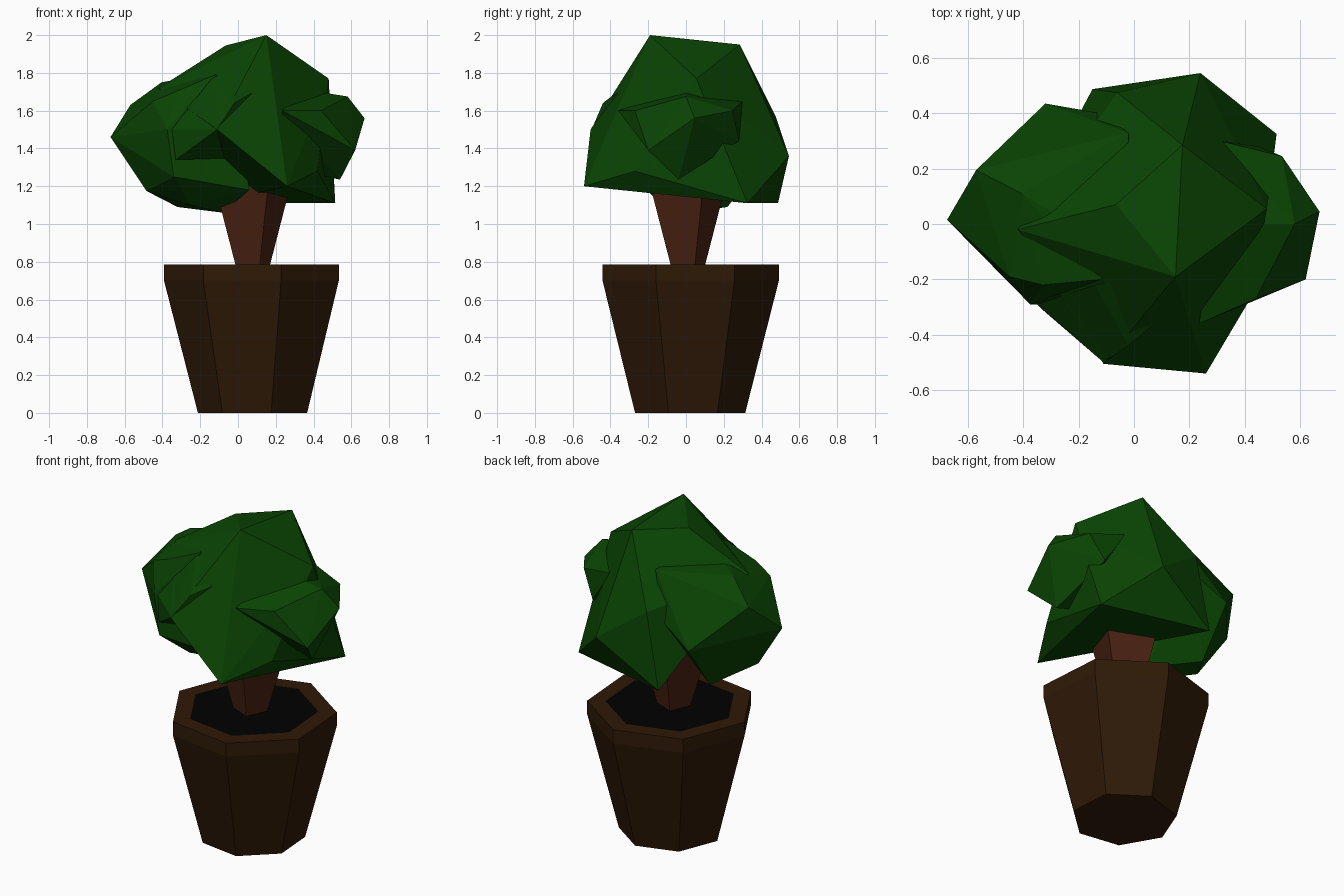
import bpy, bmesh
from math import sin, cos, radians, tau

if "Cube" in bpy.data.objects:
    bpy.data.objects.remove(bpy.data.objects["Cube"])


def material(name, rgb):
    m = bpy.data.materials.new(name)
    m.diffuse_color = (*rgb, 1)
    m.use_nodes = True
    m.node_tree.nodes["Principled BSDF"].inputs["Base Color"].default_value = m.diffuse_color
    return m


LEAF = material("leaf_green", (0.003, 0.058, 0.001))
CLAY = material("clay_brown", (0.028, 0.010, 0.002))
BARK = material("bark_brown", (0.07, 0.016, 0.006))
SOIL = material("soil_black", (0.0, 0.0, 0.0))


def finish(name, bm, mat):
    bmesh.ops.recalc_face_normals(bm, faces=bm.faces)
    mesh = bpy.data.meshes.new(name)
    bm.to_mesh(mesh)
    bm.free()
    mesh.materials.append(mat)
    obj = bpy.data.objects.new(name, mesh)
    bpy.context.collection.objects.link(obj)
    return obj


def lathe(name, sides, start, center, profile, mat, cap_top=True):
    """Stack of regular polygon rings, (radius, z) each."""
    bm = bmesh.new()
    rings = []
    for r, z in profile:
        angles = [radians(start) + tau * k / sides for k in range(sides)]
        rings.append([bm.verts.new((center[0] + r * cos(a), center[1] + r * sin(a), z))
                      for a in angles])
    for lo, hi in zip(rings, rings[1:]):
        for k in range(sides):
            n = (k + 1) % sides
            bm.faces.new((lo[k], lo[n], hi[n], hi[k]))
    bm.faces.new(rings[0])
    if cap_top:
        bm.faces.new(rings[-1])
    return finish(name, bm, mat)


def clump(name, corners):
    """Faceted leaf mass: the convex hull of a few corners."""
    bm = bmesh.new()
    for c in corners:
        bm.verts.new(c)
    bmesh.ops.convex_hull(bm, input=bm.verts)
    loose = [v for v in bm.verts if not v.link_faces]
    bmesh.ops.delete(bm, geom=loose, context='VERTS')
    return finish(name, bm, LEAF)


# Seven-sided pot with a straight rim, and the soil filling it
POT = (0.087, 0.017)
lathe("pot", 7, -21.5, POT, [(0.30, 0), (0.48, 0.70), (0.48, 0.785), (0.375, 0.785)], CLAY, False)
lathe("soil", 7, -21.5, POT, [(0.36, 0.74), (0.375, 0.784)], SOIL)

# Four-sided trunk flaring upwards
lathe("trunk", 4, -68, (0.078, 0.01), [(0.092, 0.76), (0.22, 1.22)], BARK)

# Main crown
clump("crown_main", [
    (0.15, -0.19, 2.0), (0.175, 0.285, 1.95), (-0.065, 0.07, 1.945),
    (0.48, 0.055, 1.77), (-0.42, -0.02, 1.72), (-0.06, 0.475, 1.57),
    (-0.11, -0.505, 1.5), (0.24, 0.545, 1.36), (0.26, -0.54, 1.2),
    (0.515, 0.325, 1.11), (-0.15, 0.487, 1.11), (0.42, -0.27, 1.28)])

# Left clump, reaching round to the front
clump("crown_left", [
    (-0.675, 0.015, 1.46), (-0.57, 0.195, 1.63), (-0.405, 0.11, 1.75),
    (-0.02, 0.33, 1.77), (-0.12, 0.40, 1.5), (-0.32, 0.435, 1.38),
    (-0.485, -0.02, 1.175), (-0.32, 0.22, 1.09), (-0.25, -0.12, 1.1),
    (-0.08, 0.0, 1.06), (0.06, -0.2, 1.18), (-0.375, -0.29, 1.5),
    (-0.34, -0.29, 1.25), (-0.45, -0.19, 1.65), (-0.33, -0.22, 1.7),
    (-0.12, -0.2, 1.79), (-0.02, -0.13, 1.82)])

# Small front clump
clump("crown_front", [
    (-0.02, -0.44, 1.64), (0.12, -0.32, 1.72), (-0.02, -0.2, 1.83),
    (-0.14, -0.22, 1.77), (-0.33, -0.31, 1.34), (-0.35, -0.29, 1.5),
    (-0.11, -0.5, 1.5), (0.0, -0.2, 1.35)])

# Right clump
clump("crown_right", [
    (0.67, 0.045, 1.56), (0.58, 0.0, 1.675), (0.535, 0.245, 1.6),
    (0.31, 0.3, 1.65), (0.44, -0.27, 1.6), (0.235, -0.36, 1.6),
    (0.62, -0.2, 1.39), (0.54, -0.04, 1.235), (0.45, 0.28, 1.44),
    (0.25, 0.0, 1.3), (0.3, 0.0, 1.72)])
